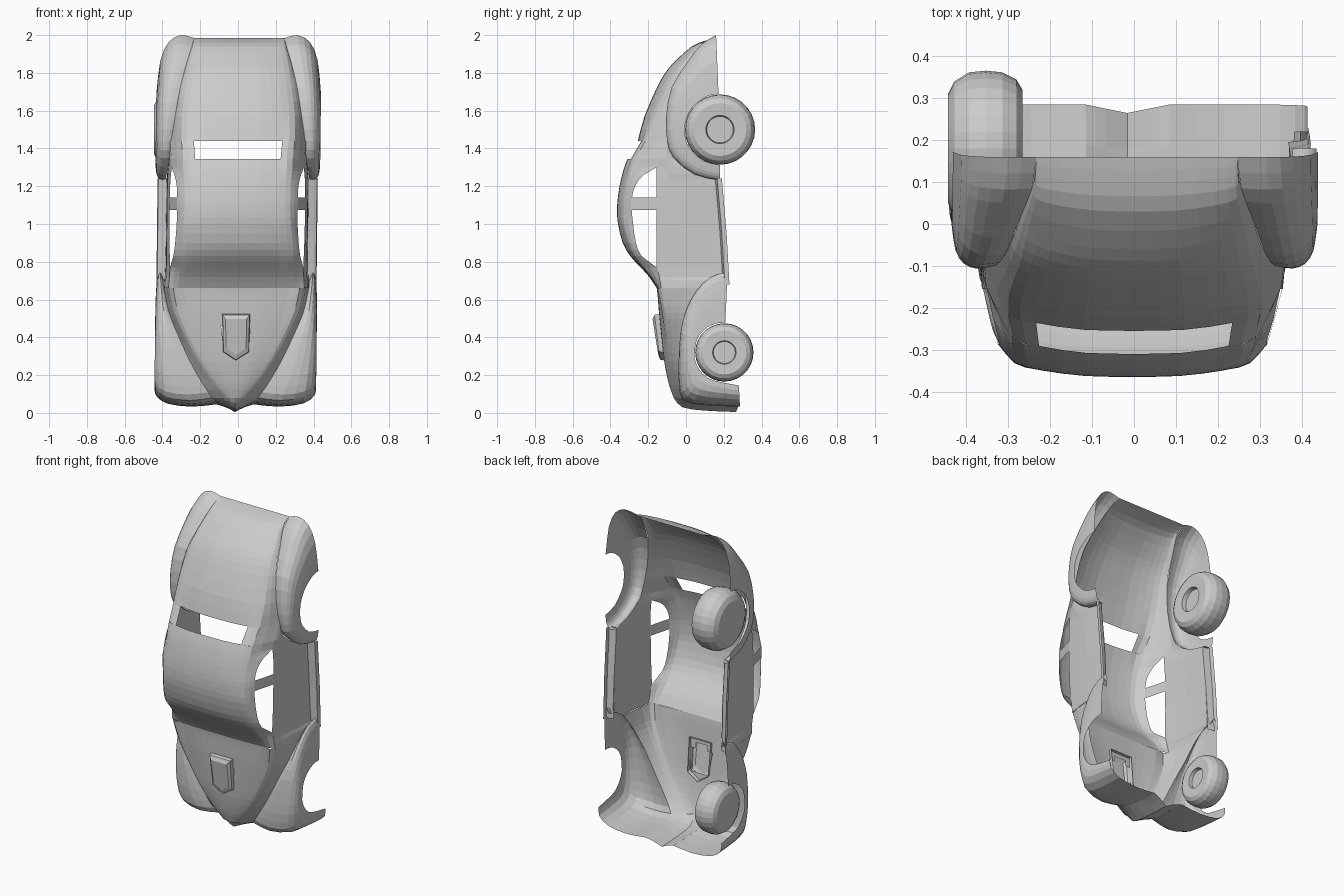
import bpy, bmesh, math
from mathutils import Vector

if "Cube" in bpy.data.objects:
    bpy.data.objects.remove(bpy.data.objects["Cube"])


def spline(pts, n):
    """Smooth curve through all points, n steps per span."""
    p = [2 * pts[0] - pts[1]] + list(pts) + [2 * pts[-1] - pts[-2]]
    out = []
    for i in range(1, len(p) - 2):
        a, b, c, d = p[i - 1:i + 3]
        for k in range(n):
            t = k / n
            out.append(0.5 * (2 * b + (c - a) * t + (2 * a - 5 * b + 4 * c - d) * t * t
                              + (3 * b - a - 3 * c + d) * t ** 3))
    return out + [pts[-1].copy()]


def finish(name, bm):
    me = bpy.data.meshes.new(name)
    bm.to_mesh(me)
    bm.free()
    ob = bpy.data.objects.new(name, me)
    bpy.context.collection.objects.link(ob)
    return ob


def panel(name, rows, nu=2, nv=2, hole=None):
    """Sheet through a grid of points, with its mirror image; the body leans slightly in x."""
    rows = [spline([Vector(p) for p in r], nv) for r in rows]
    cols = [spline(list(c), nu) for c in zip(*rows)]
    bm = bmesh.new()
    for side in (1, -1):
        g = [[bm.verts.new((p.x * side - .016 + .0115 * p.z, p.y, p.z)) for p in c] for c in cols]
        for c0, c1 in zip(g, g[1:]):
            for i in range(len(c0) - 1):
                bm.faces.new((c0[i], c0[i + 1], c1[i + 1], c1[i]))
    if hole:
        gone = [f for f in bm.faces if hole(f.calc_center_median())]
        bmesh.ops.delete(bm, geom=gone, context='FACES')
    bmesh.ops.remove_doubles(bm, verts=bm.verts, dist=0.0005)
    bmesh.ops.recalc_face_normals(bm, faces=bm.faces)
    mid = Vector((0, 0.1, 1))
    if sum((f.calc_center_median() - mid).dot(f.normal) * f.calc_area() for f in bm.faces) < 0:
        bmesh.ops.reverse_faces(bm, faces=bm.faces)
    return finish(name, bm)


def section(z, yc, xe, ye, xt, yt):
    """Half cross-section: centre line, shoulder, lower edge."""
    arc = [(xe * f, yc + (ye - yc) * f ** 3, z) for f in (0, 0.4, 0.78, 1)]
    return arc + [(xt, yt, z)]


# roof with windscreen; the lower edge lifts off the belt line to form the windows
cabin = [section(*r) for r in [
    (.66, -.155, .31, -.145, .36, -.13),
    (.72, -.195, .305, -.18, .355, -.14),
    (.77, -.24, .30, -.22, .353, -.155),
    (.83, -.295, .30, -.268, .336, -.235),
    (.90, -.335, .295, -.30, .327, -.265),
    (1.0, -.36, .285, -.328, .32, -.28),
    (1.07, -.365, .28, -.332, .32, -.287),
    (1.13, -.362, .28, -.328, .32, -.287),
    (1.2, -.352, .28, -.315, .322, -.27),
    (1.26, -.338, .285, -.30, .335, -.225),
    (1.30, -.327, .29, -.285, .350, -.155),
    (1.345, -.31, .29, -.27, .352, -.15)]]
panel("cabin_roof", cabin)

# rear deck
deck = [section(*r) for r in [
    (1.44, -.255, .30, -.215, .355, -.095),
    (1.57, -.22, .30, -.165, .335, -.10),
    (1.72, -.155, .28, -.105, .31, -.07),
    (1.80, -.11, .268, -.06, .29, -.025),
    (1.86, -.06, .258, -.01, .275, .02),
    (1.94, .03, .24, .06, .25, .085),
    (1.97, .10, .235, .115, .243, .125),
    (1.985, .16, .235, .16, .24, .16)]]
panel("rear_deck", deck)

# strips beside the rear window opening
panel("rear_window_surround", [cabin[-1][2:], deck[0][2:]])

# doors and rear quarters
door = []
for z, xb, yb, xs, ys in [
        (.66, .36, -.13, .383, .09), (.70, .357, -.138, .385, .15),
        (.72, .355, -.14, .38, .195), (.77, .353, -.155, .378, .195),
        (.95, .358, -.155, .376, .185), (1.15, .358, -.155, .376, .165),
        (1.235, .356, -.155, .376, .16), (1.265, .353, -.155, .374, .05),
        (1.30, .350, -.155, .37, -.01), (1.345, .352, -.15, .362, -.06),
        (1.44, .355, -.096, .355, -.095)]:
    door.append([(xb, yb, z), ((xb + xs) / 2 + .005, (yb + ys) / 2, z), (xs, ys, z)])
panel("door_side", door, nu=1)

# stepped sills
panel("sill", [[(.376, y - .035, z), (.42, y - .025, z), (.424, y, z)]
               for z, y in ((.68, .23), (.95, .215), (1.24, .19))], nu=1, nv=1)

# pillars between the side windows
panel("window_pillar", [[(.32, -.29, z), (.34, -.22, z), (.358, -.15, z)]
                        for z in (1.075, 1.14)], nu=1)

# hood, open beneath the scoop
hood = [section(*r) for r in [
    (.66, -.155, .355, -.13, .383, .09),
    (.62, -.15, .347, -.125, .375, .06),
    (.53, -.143, .325, -.112, .355, .01),
    (.42, -.132, .275, -.10, .31, -.02),
    (.27, -.115, .195, -.085, .24, -.03),
    (.15, -.09, .115, -.065, .17, -.025),
    (.08, -.065, .06, -.045, .12, .0)]]
panel("hood", hood, nu=3, nv=3, hole=lambda c: abs(c.x + .01) < .06 and .33 < c.z < .5)

# pointed nose
panel("nose", [
    [(0, -.065, .08), (.06, -.045, .08), (.12, 0, .08)],
    [(0, -.02, .03), (.05, .0, .05), (.115, .04, .065)],
    [(0, .1, .012), (.05, .1, .032), (.1, .1, .055)],
    [(0, .265, .005), (.05, .275, .03), (.1, .285, .045)]])


def fender(name, seam, cy, cz, radius, xmax, spread, flare, end=None):
    """Fan of sections from the body seam out to a round wheel arch."""
    rows = []
    for i, (x, y, z) in enumerate(seam):
        d = Vector((y - cy, z - cz))
        arch = d.normalized() * radius
        if end and i == len(seam) - 1:
            arch = Vector((end[0] - cy, end[1] - cz))
        row = []
        for s, f in zip(spread, flare):
            p = arch + (d - arch) * s
            row.append((x + (xmax - x) * f, cy + p.x, cz + p.y))
        rows.append(row)
    panel(name, rows)


fender("rear_fender", [
    (.24, .16, 1.985), (.25, .085, 1.94), (.275, .02, 1.86), (.31, -.07, 1.72),
    (.335, -.10, 1.57), (.355, -.095, 1.44), (.362, -.06, 1.35),
    (.376, .05, 1.265), (.38, .18, 1.235)],
    .18, 1.5, .188, .436, (1, 1.05, .93, .6, 0), (0, .35, .68, .9, 1))
fender("front_fender", [
    (.39, .22, .72), (.385, .13, .69), (.375, .06, .62), (.355, .01, .53),
    (.31, -.02, .42), (.24, -.03, .27), (.17, -.025, .15), (.12, .0, .08),
    (.1, .1, .055), (.1, .285, .045)],
    .2, .32, .158, .428, (1, 1.12, .95, .5, 0), (0, .4, .8, .98, 1), end=(.28, .145))

# hood scoop, closed on top and open into the hood
bm = bmesh.new()
outline = [(-.085, .525), (.065, .525), (.06, .32), (-.012, .275), (-.08, .32)]
rings = []
for k, base in ((1, -.095), (.95, -.137), (.75, -.147)):
    rings.append([bm.verts.new((-.01 + (x + .01) * k, base - .03 * (z - .275) / .25,
                                .41 + (z - .41) * k)) for x, z in outline])
for r0, r1 in zip(rings, rings[1:]):
    for i in range(5):
        j = (i + 1) % 5
        bm.faces.new((r0[i], r0[j], r1[j], r1[i]))
bm.faces.new(rings[-1])
bmesh.ops.recalc_face_normals(bm, faces=bm.faces)
finish("hood_scoop", bm)


def wheel(name, x, y, z, k, segs=28):
    """Lathe round the x axis: flat outer side, recessed hub on the inner side."""
    prof = [(0, .13), (.015, .16), (.05, .182), (.09, .186), (.13, .182), (.163, .165),
            (.178, .14), (.175, .075), (.15, .07)]
    bm = bmesh.new()
    rings = [[bm.verts.new((x + px * k, y + r * k * math.cos(2 * math.pi * i / segs),
                            z + r * k * math.sin(2 * math.pi * i / segs)))
              for i in range(segs)] for px, r in prof]
    for r0, r1 in zip(rings, rings[1:]):
        for i in range(segs):
            j = (i + 1) % segs
            bm.faces.new((r0[i], r0[j], r1[j], r1[i]))
    bm.faces.new(rings[0])
    bm.faces.new(rings[-1])
    bmesh.ops.recalc_face_normals(bm, faces=bm.faces)
    finish(name, bm)


# wheels on one side only
wheel("rear_wheel", -.444, .18, 1.5, 1.0)
wheel("front_wheel", -.435, .203, .32, .83)
